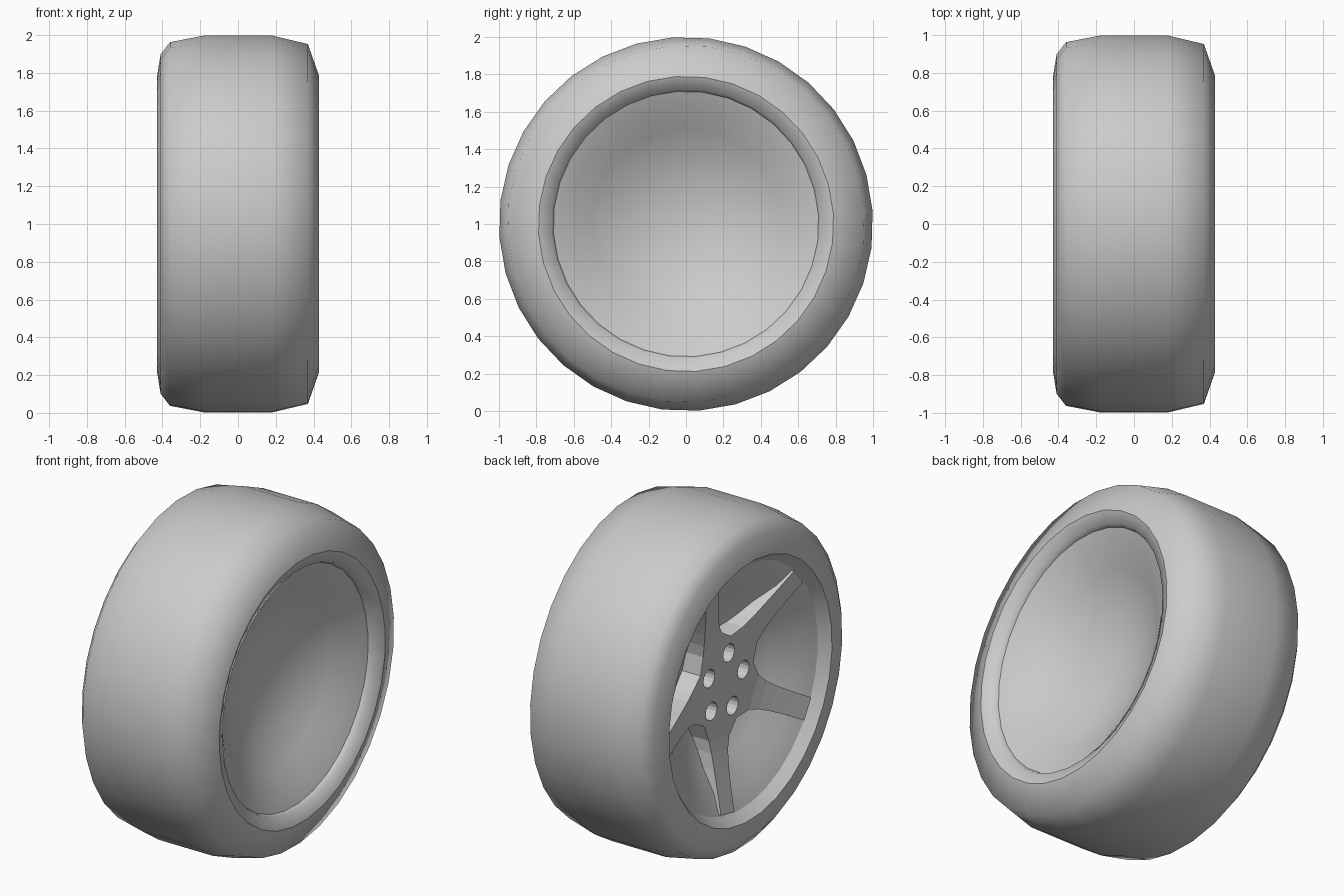
import bpy, bmesh, math

cube = bpy.data.objects.get("Cube")
if cube:
    bpy.data.objects.remove(cube, do_unlink=True)

SEGMENTS = 32
OFFSET = math.radians(4)

grey = bpy.data.materials.new("plain_grey")
grey.use_nodes = True
COLOUR = (0.6, 0.6, 0.6, 1)
grey.diffuse_color = COLOUR
grey.node_tree.nodes["Principled BSDF"].inputs["Base Color"].default_value = COLOUR


def finish(name, bm, smooth):
    """Turn a bmesh into a named object raised to stand on the ground."""
    mesh = bpy.data.meshes.new(name)
    for face in bm.faces:
        face.smooth = smooth
    bm.to_mesh(mesh)
    bm.free()
    mesh.materials.append(grey)
    obj = bpy.data.objects.new(name, mesh)
    obj.location.z = 1
    bpy.context.collection.objects.link(obj)
    return obj


def polar(x, r, angle):
    return (x, r * math.cos(angle), r * math.sin(angle))


def lathe(name, profile):
    """Revolve (x, radius) points about the axle."""
    bm = bmesh.new()
    rings = [[bm.verts.new(polar(x, r, OFFSET + math.tau * j / SEGMENTS))
              for j in range(SEGMENTS)] for x, r in profile]
    for a, b in zip(rings, rings[1:]):
        for j in range(SEGMENTS):
            k = (j + 1) % SEGMENTS
            bm.faces.new((a[j], a[k], b[k], b[j]))
    bmesh.ops.remove_doubles(bm, verts=bm.verts, dist=0.0001)
    return finish(name, bm, True)


# Tyre and rim shells, from the spoke side round to the closed side
lathe("front_dish", [(-0.1, 0), (-0.11, 0.15), (-0.15, 0.32), (-0.23, 0.48),
                     (-0.32, 0.61), (-0.37, 0.725)])
lathe("front_lip", [(-0.37, 0.725), (-0.43, 0.775)])
lathe("tyre", [(-0.43, 0.775), (-0.41, 0.9), (-0.36, 0.965), (-0.18, 1),
               (0.18, 1), (0.37, 0.955), (0.428, 0.79)])
lathe("back_lip", [(0.428, 0.79), (0.4, 0.72), (0.37, 0.71)])
lathe("back_dish", [(0.37, 0.71), (0.33, 0.62), (0.26, 0.51), (0.18, 0.36),
                    (0.13, 0.18), (0.115, 0)])

# Hub and five tapering spokes: rows of (radius, half width, x, thickness)
HUB_X = -0.26
HUB_DEPTH = 0.13
ROWS = [(0.31, 0.098, -0.265, 0.13), (0.38, 0.08, -0.28, 0.12), (0.47, 0.071, -0.305, 0.1),
        (0.6, 0.066, -0.345, 0.06), (0.71, 0.066, -0.38, 0.02)]
bm = bmesh.new()
depth = {}
corners = []
for k in range(5):
    corners.append(bm.verts.new(polar(HUB_X, 0.27, math.radians(30 + 72 * k))))
    depth[corners[k]] = HUB_DEPTH
bm.faces.new(corners[::-1])
for k in range(5):
    angle = math.radians(66 + 72 * k)
    c, s = math.cos(angle), math.sin(angle)
    low, high = corners[k], corners[(k + 1) % 5]
    for r, w, x, thickness in ROWS:
        new_low = bm.verts.new((x, r * c + w * s, r * s - w * c))
        new_high = bm.verts.new((x, r * c - w * s, r * s + w * c))
        depth[new_low] = depth[new_high] = thickness
        bm.faces.new((low, high, new_high, new_low))
        low, high = new_low, new_high
# Back copy and side walls, thinning toward the spoke tips
copies = {v: bm.verts.new((v.co.x + d, v.co.y, v.co.z)) for v, d in depth.items()}
border = [e.verts[:] for e in bm.edges if e.is_boundary]
for face in bm.faces[:]:
    bm.faces.new([copies[v] for v in reversed(face.verts)])
for a, b in border:
    bm.faces.new((a, b, copies[b], copies[a]))
bmesh.ops.recalc_face_normals(bm, faces=bm.faces)
spokes = finish("hub_and_spokes", bm, False)

# Bolt holes between the spokes
bm = bmesh.new()
for k in range(5):
    angle = math.radians(30 + 72 * k)
    rings = [[bm.verts.new((x, 0.175 * math.cos(angle) + 0.054 * math.cos(t * math.tau / 16),
                            0.175 * math.sin(angle) + 0.054 * math.sin(t * math.tau / 16)))
              for t in range(16)] for x in (-0.5, 0.05)]
    bm.faces.new(rings[0])
    bm.faces.new(rings[1])
    for t in range(16):
        u = (t + 1) % 16
        bm.faces.new((rings[0][t], rings[0][u], rings[1][u], rings[1][t]))
bmesh.ops.recalc_face_normals(bm, faces=bm.faces)
cutter = finish("bolt_hole_cutter", bm, False)
cutter.hide_render = True
cutter.hide_viewport = True

holes = spokes.modifiers.new("bolt_holes", "BOOLEAN")
holes.operation = "DIFFERENCE"
holes.solver = "EXACT"
holes.object = cutter
